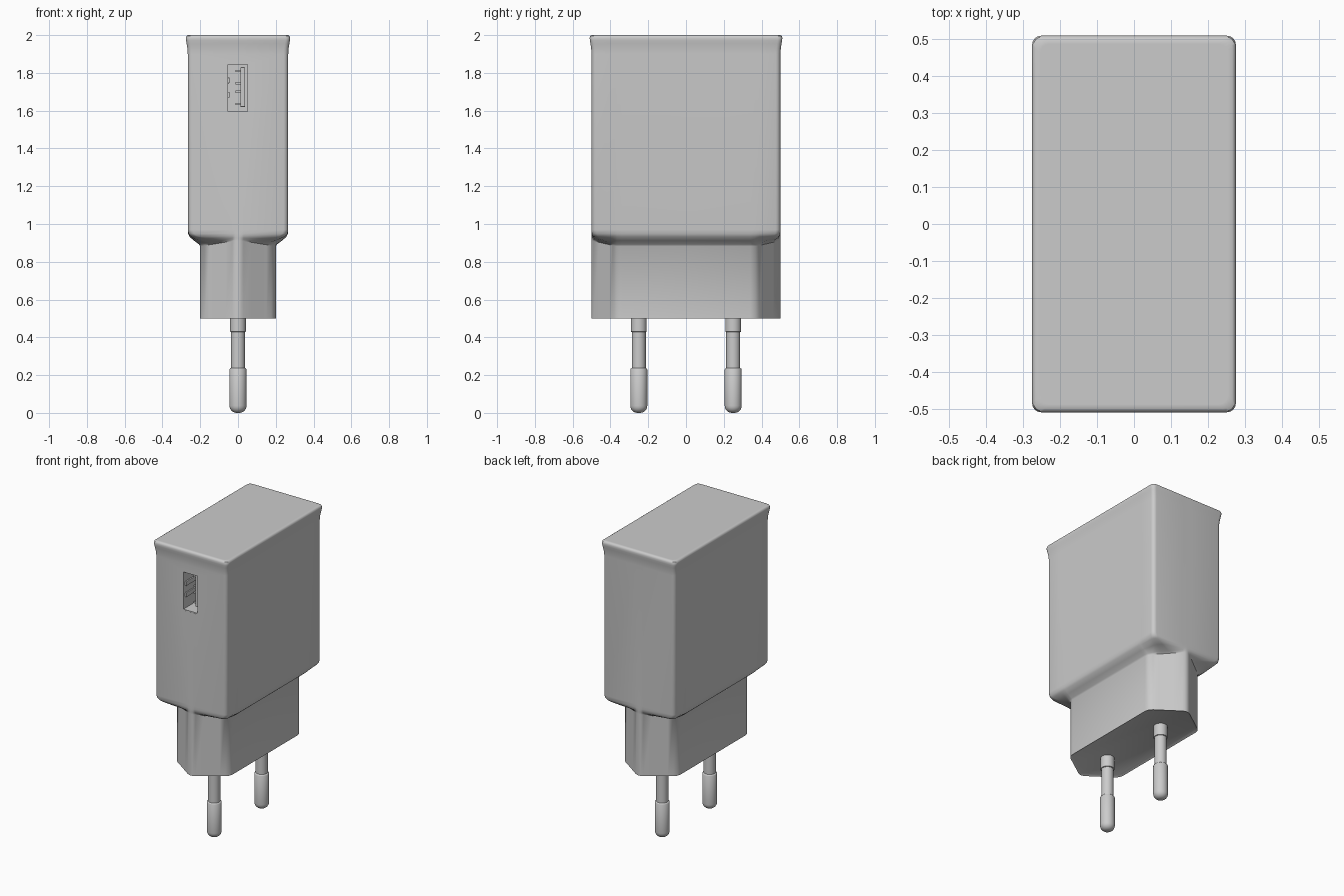
import bpy, bmesh, math
from mathutils import Vector

cube = bpy.data.objects.get("Cube")
if cube:
    bpy.data.objects.remove(cube, do_unlink=True)

grey = bpy.data.materials.new("plain_grey")
grey.use_nodes = True
grey.diffuse_color = (0.6, 0.6, 0.6, 1)
grey.node_tree.nodes["Principled BSDF"].inputs["Base Color"].default_value = (0.6, 0.6, 0.6, 1)


def add_object(name, bm):
    bmesh.ops.recalc_face_normals(bm, faces=bm.faces)
    mesh = bpy.data.meshes.new(name)
    bm.to_mesh(mesh)
    bm.free()
    mesh.materials.append(grey)
    obj = bpy.data.objects.new(name, mesh)
    bpy.context.collection.objects.link(obj)
    return obj


def smooth(obj, degrees):
    bpy.ops.object.select_all(action='DESELECT')
    obj.select_set(True)
    bpy.context.view_layer.objects.active = obj
    bpy.ops.object.shade_smooth_by_angle(angle=math.radians(degrees))


def loft(rings):
    """Skin a stack of equal-length rings and cap both ends."""
    bm = bmesh.new()
    loops = [[bm.verts.new(p) for p in ring] for ring in rings]
    n = len(loops[0])
    for low, high in zip(loops, loops[1:]):
        for i in range(n):
            j = (i + 1) % n
            bm.faces.new((low[i], low[j], high[j], high[i]))
    bottom = bm.faces.new(loops[0][::-1])
    bm.faces.new(loops[-1])
    return bm, bottom


def box(name, low, high, bevel=0):
    bm = bmesh.new()
    bmesh.ops.create_cube(bm, size=1)
    low, high = Vector(low), Vector(high)
    for v in bm.verts:
        v.co = (low + high) / 2 + v.co * (high - low)
    if bevel:
        bmesh.ops.bevel(bm, geom=bm.edges[:], offset=bevel, segments=2, profile=0.5, affect='EDGES')
    return add_object(name, bm)


def mirror_quarter(quarter):
    """Complete a quarter outline running from the x axis to the y axis."""
    ring = []
    for sx, sy, flip in ((1, 1, 1), (-1, 1, -1), (-1, -1, 1), (1, -1, -1)):
        ring += [Vector((sx * p.x, sy * p.y, p.z)) for p in quarter[::flip][:-1]]
    return ring


# Quarter outlines: rounded rectangle for the case, hexagon for the neck
def case_quarter(e, z):
    a, b, r = 0.266 + e, 0.5 + e, 0.025
    pts = [(a, y) for y in (0, 0.34, 0.365, 0.39)]
    for k in range(5):
        t = math.pi / 8 * k
        pts.append((a - r + r * math.cos(t), b - r + r * math.sin(t)))
    pts += [(x, b) for x in (0.03, 0.015, 0)]
    return [Vector((x, y, z)) for x, y in pts]


def neck_quarter(z):
    pts = [(0.2, 0), (0.2, 0.34), (0.194, 0.368), (0.175, 0.388)]
    pts += [(x, 0.51 - 0.7 * x) for x in (0.15, 0.13, 0.11, 0.09, 0.07, 0.03)]
    pts += [(0.015, 0.497), (0, 0.5)]
    return [Vector((x, y, z)) for x, y in pts]


# Case body: neck, flared shoulder, straight walls, lipped top
rings = [mirror_quarter(neck_quarter(0.5))]
for t, z in ((0, 0.882), (0.1, 0.892), (0.5, 0.912), (0.85, 0.932), (0.96, 0.948), (1, 0.97)):
    quarter = []
    for p, q in zip(neck_quarter(z), case_quarter(0, z)):
        rise = 0.03 * (1 - t) * max(0, (p.y - 0.37) / 0.13)
        quarter.append(p.lerp(q, t) + Vector((0, 0, rise)))
    rings.append(mirror_quarter(quarter))
for e, z in ((0, 1.9), (0.002, 1.93), (0.006, 1.955), (0.009, 1.972), (0.01, 1.985),
             (0.007, 1.995), (0, 2.0), (-0.012, 2.0)):
    rings.append(mirror_quarter(case_quarter(e, z)))
bm, bottom = loft(rings)
bmesh.ops.recalc_face_normals(bm, faces=bm.faces)
bmesh.ops.inset_region(bm, faces=[bottom], thickness=0.015, depth=-0.008)
case = add_object("charger_case", bm)

# Port opening cut into the front
cutter = box("port_cutter", (-0.06, -0.6, 1.59), (0.056, -0.28, 1.85))
cutter.hide_render = True
cut = case.modifiers.new("port", 'BOOLEAN')
cut.object, cut.operation, cut.solver = cutter, 'DIFFERENCE', 'EXACT'
bpy.context.view_layer.objects.active = case
bpy.ops.object.modifier_apply(modifier="port")
bpy.data.objects.remove(cutter, do_unlink=True)
smooth(case, 38)

# Port shell lining, tongue, contacts and springs
for side, x0, x1, z0, z1 in (("left", 0.05, 0.057, 1.589, 1.851), ("right", -0.061, -0.054, 1.589, 1.851),
                             ("bottom", -0.06, 0.056, 1.589, 1.596), ("top", -0.06, 0.056, 1.844, 1.851)):
    box("port_shell_" + side, (x0, -0.499, z0), (x1, -0.28, z1))
box("port_tongue", (0.012, -0.47, 1.62), (0.038, -0.279, 1.83), 0.003)
for i, z in enumerate((1.635, 1.7, 1.745, 1.81)):
    box(f"port_contact_{i + 1}", (-0.012, -0.45, z - 0.006), (0.013, -0.28, z + 0.006))
for i, z in enumerate((1.685, 1.76)):
    box(f"port_spring_{i + 1}", (-0.056, -0.48, z - 0.015), (-0.045, -0.34, z + 0.015), 0.003)

# Pins: collar, slim shank and round-ended sleeve
profile = [(0.042, 0.53), (0.042, 0.43), (0.037, 0.428), (0.037, 0.237), (0.042, 0.235), (0.045, 0.23)]
profile += [(0.007 + 0.038 * math.cos(a), 0.038 - 0.038 * math.sin(a))
            for a in (math.pi / 12 * k for k in range(7))]
for name, y in (("front_pin", -0.25), ("back_pin", 0.25)):
    angles = [math.tau * k / 28 for k in range(28)]
    bm, _ = loft([[(r * math.cos(a), y + r * math.sin(a), z) for a in angles] for r, z in profile])
    smooth(add_object(name, bm), 38)
